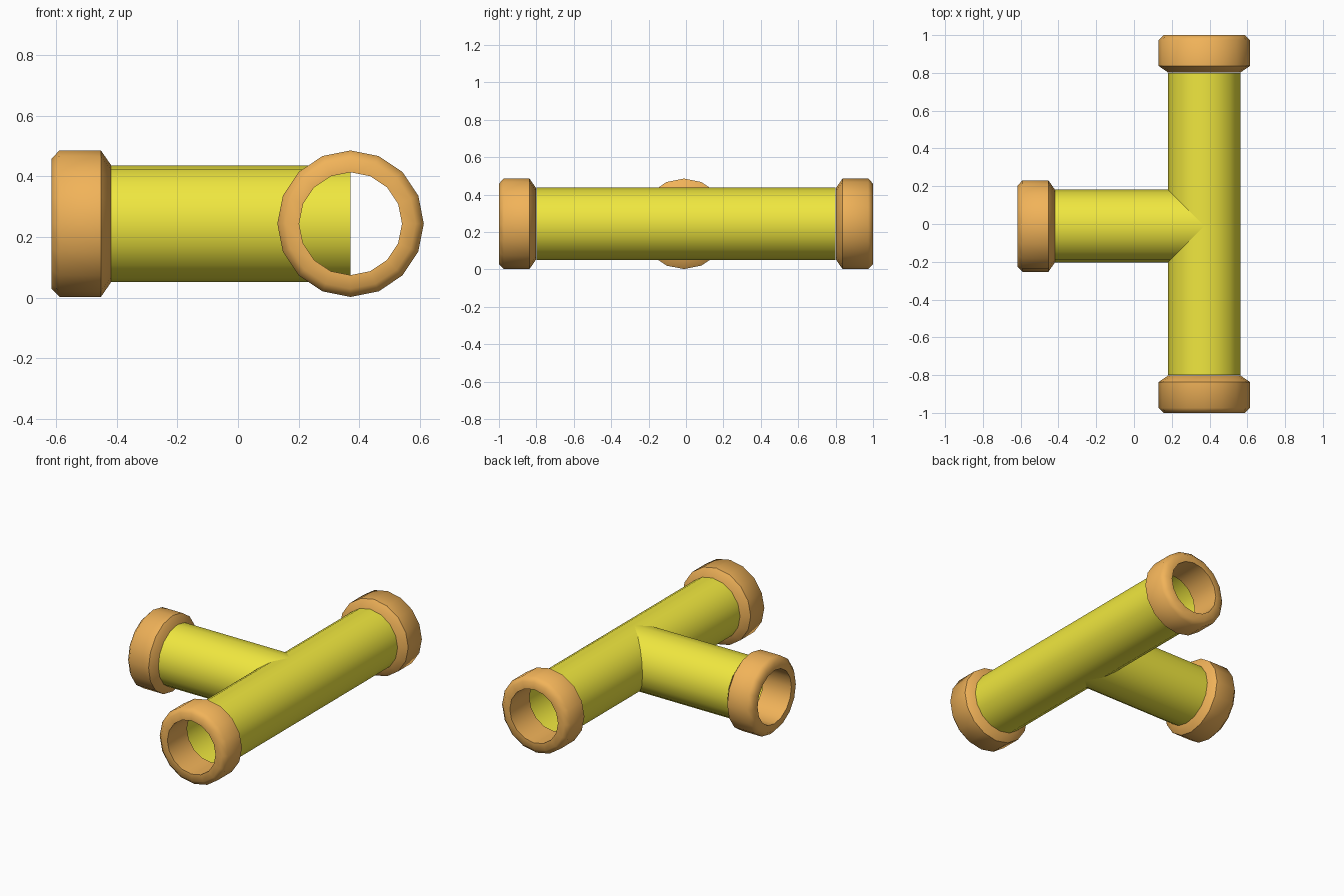
import bpy, bmesh, math
from mathutils import Matrix, Vector

if "Cube" in bpy.data.objects:
    bpy.data.objects.remove(bpy.data.objects["Cube"])

SIDES = 16
PIPE_R = 0.193
CX, CY, CZ = 0.372, -0.011, 0.244   # joint centre


def material(name, color):
    m = bpy.data.materials.new(name)
    m.diffuse_color = color
    m.use_nodes = True
    m.node_tree.nodes["Principled BSDF"].inputs["Base Color"].default_value = m.diffuse_color
    return m


yellow = material("yellow_paint", (0.87, 0.80, 0.05, 1))
orange = material("orange_paint", (0.88, 0.45, 0.10, 1))


def lathe(name, profile, origin, direction, mat, closed=False):
    """Revolve (radius, distance) points around an axis from origin."""
    axis = Vector(direction)
    side = Vector((0, 0, 1)).cross(axis)
    up = Vector((0, 0, 1))
    bm = bmesh.new()
    rings = []
    for r, d in profile:
        ring = []
        for i in range(SIDES):
            a = 2 * math.pi * i / SIDES
            p = Vector(origin) + axis * d + (side * math.cos(a) + up * math.sin(a)) * r
            ring.append(bm.verts.new(p))
        rings.append(ring)
    pairs = list(zip(rings, rings[1:]))
    if closed:
        pairs.append((rings[-1], rings[0]))
    for a, b in pairs:
        for i in range(SIDES):
            j = (i + 1) % SIDES
            bm.faces.new((a[i], a[j], b[j], b[i]))
    bmesh.ops.recalc_face_normals(bm, faces=bm.faces)
    me = bpy.data.meshes.new(name)
    bm.to_mesh(me)
    bm.free()
    me.materials.append(mat)
    ob = bpy.data.objects.new(name, me)
    bpy.context.collection.objects.link(ob)
    bpy.ops.object.select_all(action='DESELECT')
    ob.select_set(True)
    bpy.context.view_layer.objects.active = ob
    bpy.ops.object.shade_smooth_by_angle(angle=math.radians(50))
    return ob


# Thin open pipes: the straight run and the side branch ending at its axis
lathe("main_pipe", [(PIPE_R, -0.8), (PIPE_R, 0.8)], (CX, 0, CZ), (0, 1, 0), yellow)
lathe("branch_pipe", [(PIPE_R, 0), (PIPE_R, 0.792)], (CX, CY, CZ), (-1, 0, 0), yellow)

# Chamfered collars on the three open ends (distance measured inward from the mouth)
collar = [(0.17, 0), (0.215, 0), (0.242, 0.026), (0.242, 0.163),
          (PIPE_R, 0.197), (0.17, 0.197)]
ends = {
    "front_collar": ((CX, -1, CZ), (0, 1, 0)),
    "back_collar": ((CX, 1, CZ), (0, -1, 0)),
    "branch_collar": ((-0.616, CY, CZ), (1, 0, 0)),
}
for name, (origin, direction) in ends.items():
    lathe(name, collar, origin, direction, orange, closed=True)
